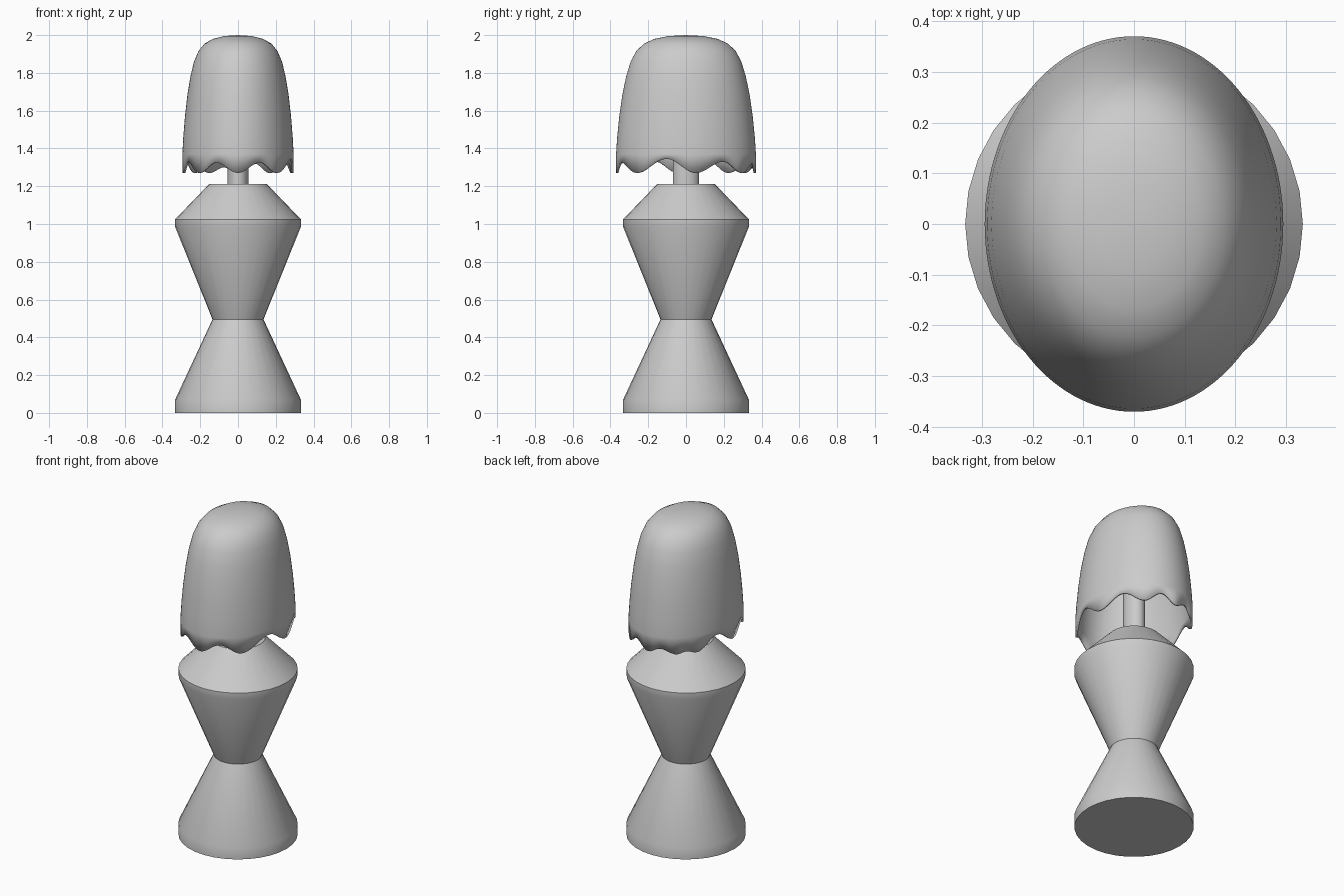
import bpy, bmesh, math

if "Cube" in bpy.data.objects:
    bpy.data.objects.remove(bpy.data.objects["Cube"])


def finish(bm, name, angle=30):
    bmesh.ops.recalc_face_normals(bm, faces=bm.faces)
    mesh = bpy.data.meshes.new(name)
    bm.to_mesh(mesh)
    bm.free()
    ob = bpy.data.objects.new(name, mesh)
    bpy.context.collection.objects.link(ob)
    bpy.ops.object.select_all(action='DESELECT')
    ob.select_set(True)
    bpy.context.view_layer.objects.active = ob
    bpy.ops.object.shade_smooth_by_angle(angle=math.radians(angle))
    return ob


def lathe(name, profile, sides, sx=1.0, sy=1.0):
    """Closed solid of revolution, capped at both ends."""
    bm = bmesh.new()
    rings = []
    for r, z in profile:
        rings.append([bm.verts.new((r * sx * math.cos(math.tau * i / sides),
                                    r * sy * math.sin(math.tau * i / sides), z))
                      for i in range(sides)])
    for a, b in zip(rings, rings[1:]):
        for i in range(sides):
            j = (i + 1) % sides
            bm.faces.new((a[i], a[j], b[j], b[i]))
    bm.faces.new(rings[0][::-1])
    bm.faces.new(rings[-1])
    return finish(bm, name)


# Hourglass base
lathe("lamp_base", [(0.333, 0), (0.333, 0.07), (0.135, 0.495), (0.333, 0.985),
                    (0.333, 1.025), (0.152, 1.212)], 32)

# Oval stem running up inside the shade
lathe("stem", [(1, 1.2), (1, 1.96)], 32, 0.055, 0.07)

# Uneven scalloped rim: angle in degrees -> height of alternating lows and peaks
RIM = [(-90, 1.27), (-67, 1.325), (-45, 1.27), (-16, 1.345), (8, 1.27), (32, 1.33),
       (54, 1.27), (72, 1.32), (90, 1.27), (105, 1.30), (122, 1.27), (132, 1.285),
       (142, 1.27), (164, 1.345), (187, 1.27), (206, 1.33), (225, 1.27),
       (247, 1.325), (270, 1.27)]


def rim_height(deg):
    for (a, za), (b, zb) in zip(RIM, RIM[1:]):
        if a <= deg <= b:
            t = (1 - math.cos(math.pi * (deg - a) / (b - a))) / 2
            return za + (zb - za) * t
    return RIM[0][1]


# Thin oval dome shade with scalloped edge
SIDES, RX, RY = 120, 0.295, 0.371
DOME = [(0.997, None), (0.998, 1.37), (0.982, 1.46), (0.952, 1.57), (0.91, 1.68),
        (0.855, 1.78), (0.79, 1.86), (0.71, 1.915), (0.60, 1.955), (0.45, 1.98),
        (0.25, 1.995)]
bm = bmesh.new()
rings = []
for r, z in DOME:
    ring = []
    for i in range(SIDES):
        deg = -90 + 360 * i / SIDES
        a = math.radians(deg)
        ring.append(bm.verts.new((r * RX * math.cos(a), r * RY * math.sin(a),
                                  rim_height(deg) if z is None else z)))
    rings.append(ring)
for a, b in zip(rings, rings[1:]):
    for i in range(SIDES):
        j = (i + 1) % SIDES
        bm.faces.new((a[i], a[j], b[j], b[i]))
top = bm.verts.new((0, 0, 2.0))
for i in range(SIDES):
    bm.faces.new((rings[-1][i], rings[-1][(i + 1) % SIDES], top))
shade = finish(bm, "lamp_shade", 40)
wall = shade.modifiers.new("wall", 'SOLIDIFY')
wall.thickness = 0.012
wall.offset = -1
